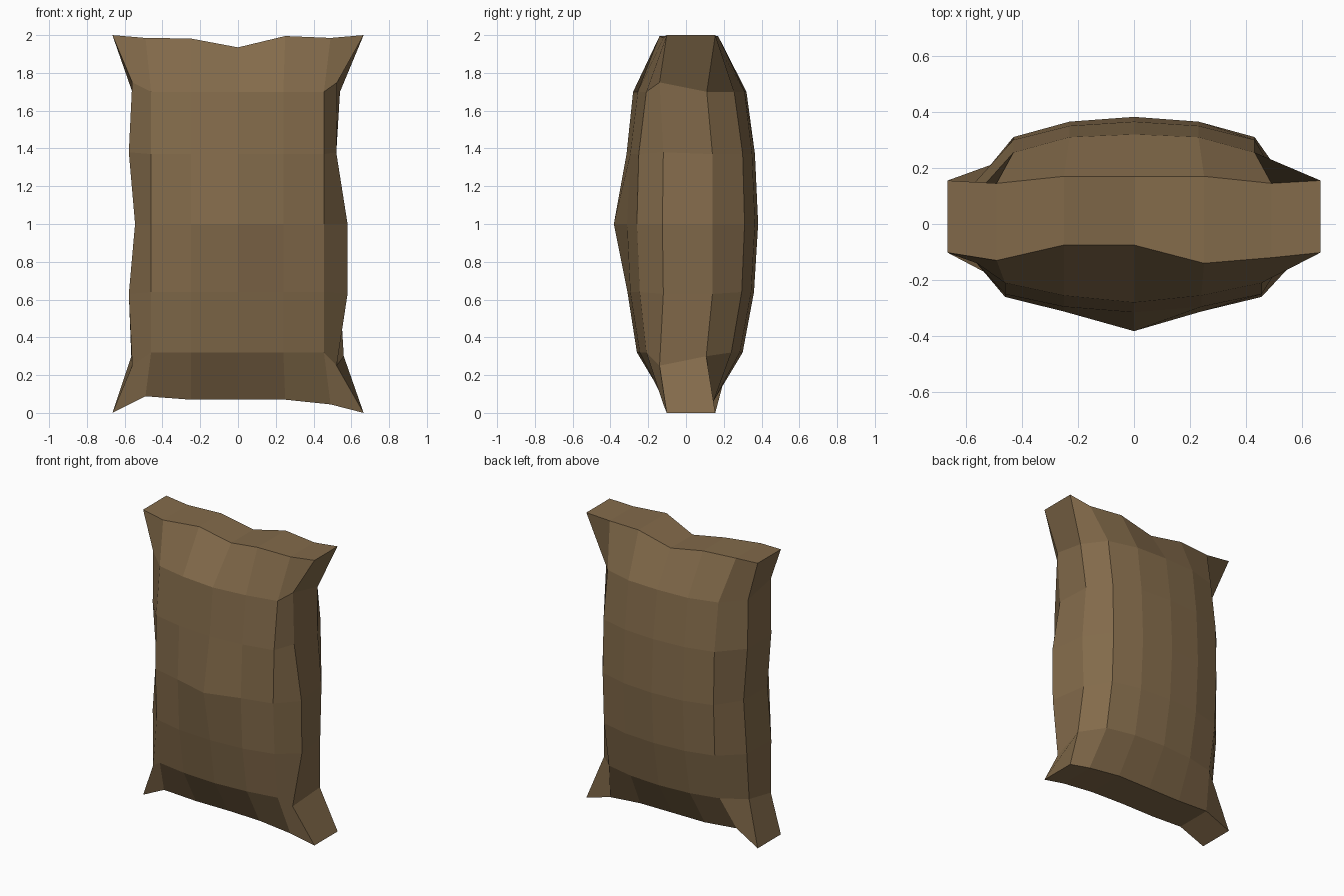
import bpy, bmesh

if "Cube" in bpy.data.objects:
    bpy.data.objects.remove(bpy.data.objects["Cube"])

# Row and column positions of the padded front and back panels
ROWS = [.32, .64, 1.0, 1.37, 1.70]
TOP_Z = [1.985, 1.982, 1.935, 1.995, 1.985]
BOTTOM_Z = [.088, .07, .07, .07, .045]
RIM_X = [-.49, -.25, 0, .25, .49]

FRONT = dict(
    s=-1, cols=[-.46, -.25, 0, .24, .455], corner=.102,
    edge=[.21, .245, .26, .25, .21],
    mid=[.245, .295, .312, .295, .255],
    centre=[.26, .31, .382, .315, .28],
    left=[.56, .578, .545, .578, .56], right=[.522, .58, .58, .52, .525],
    rim_z=[.25, .63, 1.0, 1.38, 1.75], side_y=[.14, .12, .125, .12, .14],
    top_y=[.13, .075, .075, .14, .12], bottom_y=[.12, .11, .11, .12, .12])
BACK = dict(
    s=1, cols=[-.43, -.23, 0, .23, .43], corner=.155,
    edge=[.24, .295, .31, .30, .255],
    mid=[.285, .345, .365, .35, .31],
    centre=[.30, .36, .382, .365, .32],
    left=[.565, .57, .545, .575, .56], right=[.56, .54, .55, .52, .54],
    rim_z=[.30, .63, 1.0, 1.37, 1.70], side_y=[.107, .14, .14, .14, .11],
    top_y=[.145, .17, .17, .17, .145], bottom_y=[.14, .15, .15, .15, .14])


def point(p, i, j):
    """Position of grid point (column i, row j) on one panel."""
    s = p['s']
    side, end = i in (0, 6), j in (0, 6)
    if side and end:
        return ((i - 3) / 3 * .665, s * p['corner'], 0 if j == 0 else 2)
    if side:
        x = -p['left'][j - 1] if i == 0 else p['right'][j - 1]
        return (x, s * p['side_y'][j - 1], p['rim_z'][j - 1])
    if end:
        z, y = (BOTTOM_Z, p['bottom_y']) if j == 0 else (TOP_Z, p['top_y'])
        return (RIM_X[i - 1], s * y[i - 1], z[i - 1])
    depth = p[('centre', 'mid', 'edge')[abs(i - 3)]]
    return (p['cols'][i - 1], s * depth[j - 1], ROWS[j - 1])


bm = bmesh.new()
grids = [[[bm.verts.new(point(p, i, j)) for j in range(7)] for i in range(7)]
         for p in (FRONT, BACK)]

# Bulging front and back panels
for g in grids:
    for i in range(6):
        for j in range(6):
            bm.faces.new((g[i][j], g[i + 1][j], g[i + 1][j + 1], g[i][j + 1]))

# Band joining the two rims
loop = ([(i, 0) for i in range(6)] + [(6, j) for j in range(6)]
        + [(i, 6) for i in range(6, 0, -1)] + [(0, j) for j in range(6, 0, -1)])
f, b = grids
for k, (i, j) in enumerate(loop):
    m, n = loop[(k + 1) % len(loop)]
    bm.faces.new((f[i][j], b[i][j], b[m][n], f[m][n]))
bmesh.ops.recalc_face_normals(bm, faces=bm.faces)

mesh = bpy.data.meshes.new("sack")
bm.to_mesh(mesh)
bm.free()
sack = bpy.data.objects.new("sack", mesh)
bpy.context.collection.objects.link(sack)

# Brown cloth
mat = bpy.data.materials.new("brown cloth")
mat.diffuse_color = (.225, .145, .069, 1)
mat.use_nodes = True
mat.node_tree.nodes["Principled BSDF"].inputs["Base Color"].default_value = mat.diffuse_color
mesh.materials.append(mat)
